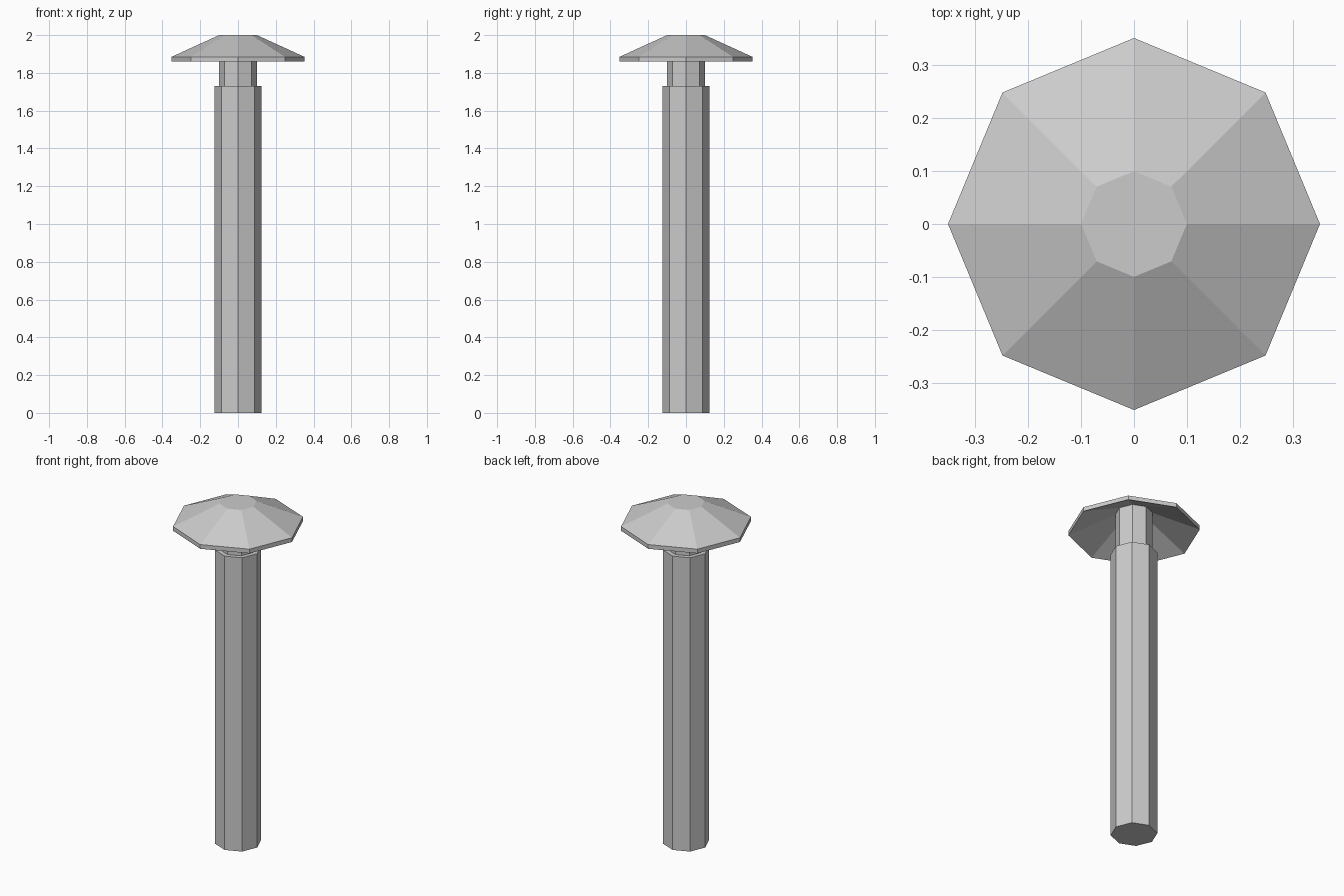
import bpy, bmesh
from math import cos, sin, tau

if "Cube" in bpy.data.objects:
    bpy.data.objects.remove(bpy.data.objects["Cube"])

SIDES = 8


def lathe(name, profile, cap_bottom=True, cap_top=True):
    """Octagonal solid from a list of (radius, z) rings, bottom to top."""
    bm = bmesh.new()
    rings = [[bm.verts.new((r * cos(tau * i / SIDES), r * sin(tau * i / SIDES), z))
              for i in range(SIDES)] for r, z in profile]
    for low, high in zip(rings, rings[1:]):
        for i in range(SIDES):
            j = (i + 1) % SIDES
            bm.faces.new((low[i], low[j], high[j], high[i]))
    if cap_bottom:
        bm.faces.new(rings[0][::-1])
    if cap_top:
        bm.faces.new(rings[-1])
    mesh = bpy.data.meshes.new(name)
    bm.to_mesh(mesh)
    bm.free()
    obj = bpy.data.objects.new(name, mesh)
    bpy.context.collection.objects.link(obj)
    return obj


# Main shaft
lathe("post", [(0.125, 0), (0.125, 1.73)])

# Narrow neck running up inside the hollow cap
lathe("neck", [(0.10, 1.73), (0.10, 1.975)], cap_bottom=False)

# Thin conical cap: hollow underside, short vertical rim, sloped top, flat crown
lathe("cap", [(0.10, 1.975), (0.352, 1.86), (0.352, 1.885), (0.10, 2.0)],
      cap_bottom=False)
